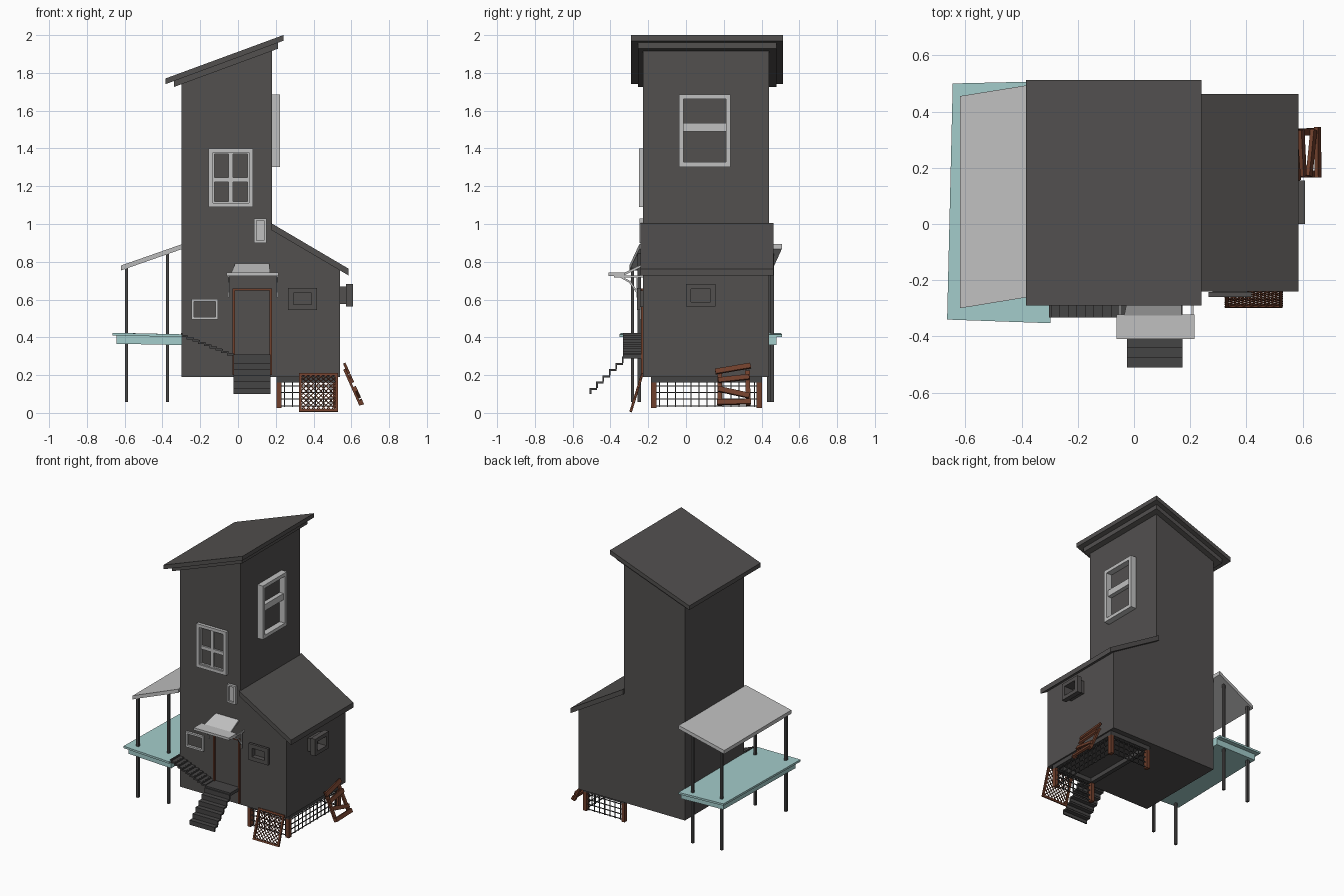
import bpy, bmesh, math
from mathutils import Matrix, Vector

if "Cube" in bpy.data.objects:
    bpy.data.objects.remove(bpy.data.objects["Cube"])


def material(name, rgb):
    m = bpy.data.materials.new(name)
    m.use_nodes = True
    col = (*rgb, 1)
    m.diffuse_color = col
    bsdf = next(n for n in m.node_tree.nodes if n.type == 'BSDF_PRINCIPLED')
    bsdf.inputs["Base Color"].default_value = col
    bsdf.inputs["Roughness"].default_value = 0.9
    return m


CHARCOAL = material("charcoal", (0.085, 0.08, 0.078))
POST = material("dark_grey", (0.06, 0.058, 0.058))
LIGHT = material("light_grey", (0.53, 0.53, 0.53))
TEAL = material("pale_teal", (0.37, 0.61, 0.6))
BROWN = material("rust_brown", (0.16, 0.05, 0.025))


class Part:
    """Collects solids into one named object."""

    def __init__(self, name, mat, matrix=Matrix()):
        self.name, self.mat, self.matrix = name, mat, matrix
        self.bm = bmesh.new()

    def solid(self, bottom, top):
        a = [self.bm.verts.new(p) for p in bottom]
        b = [self.bm.verts.new(p) for p in top]
        self.bm.faces.new(a)
        self.bm.faces.new(b[::-1])
        n = len(a)
        for i in range(n):
            self.bm.faces.new((a[i], b[i], b[(i + 1) % n], a[(i + 1) % n]))

    def box(self, x, y, z):
        def ring(h):
            return [(x[0], y[0], h), (x[1], y[0], h), (x[1], y[1], h), (x[0], y[1], h)]
        self.solid(ring(z[0]), ring(z[1]))

    def slab(self, corners, thick):
        self.solid([(x, y, z - thick) for x, y, z in corners], corners)

    def bar(self, p, q, w, t):
        """Flat bar from p to q in the local xz plane, w wide and t deep along y."""
        p, q = Vector(p), Vector(q)
        side = (q - p).normalized().cross(Vector((0, 1, 0))) * w / 2
        deep = Vector((0, t / 2, 0))
        self.solid([v + s * side - deep for v, s in ((p, 1), (q, 1), (q, -1), (p, -1))],
                   [v + s * side + deep for v, s in ((p, 1), (q, 1), (q, -1), (p, -1))])

    def frame(self, u, v, depth, w):
        """Open rectangular frame in local xz."""
        self.box((u[0], u[0] + w), depth, v)
        self.box((u[1] - w, u[1]), depth, v)
        for z in (v[0], v[1] - w):
            self.box((u[0] + w, u[1] - w), depth, (z, z + w))

    def done(self):
        bmesh.ops.recalc_face_normals(self.bm, faces=self.bm.faces)
        me = bpy.data.meshes.new(self.name)
        self.bm.to_mesh(me)
        self.bm.free()
        me.transform(self.matrix)
        me.materials.append(self.mat)
        ob = bpy.data.objects.new(self.name, me)
        bpy.context.scene.collection.objects.link(ob)


def sloped(name, mat, x, y, z, thick):
    """Slab sloping along x."""
    p = Part(name, mat)
    p.slab([(x[0], y[0], z[0]), (x[1], y[0], z[1]), (x[1], y[1], z[1]), (x[0], y[1], z[0])], thick)
    p.done()


FRONT, BACK = -0.227, 0.44
# Local frames: x runs along the wall, -y points outwards
front_wall = Matrix.Translation((0, FRONT, 0))


def right_wall(x):
    return Matrix.Translation((x, 0, 0)) @ Matrix.Rotation(math.pi / 2, 4, 'Z')


# House body: tower and side room
outline = [(-0.3, 0.19), (0.54, 0.19), (0.54, 0.765), (0.18, 0.985), (0.18, 1.93), (-0.3, 1.75)]
house = Part("house_walls", CHARCOAL)
house.solid([(x, FRONT, z) for x, z in outline], [(x, BACK, z) for x, z in outline])
house.done()

# Roofs
sloped("tower_roof_upper", CHARCOAL, (-0.385, 0.24), (-0.29, 0.513), (1.77, 2.0), 0.03)
sloped("tower_roof_lower", CHARCOAL, (-0.34, 0.212), (-0.255, 0.48), (1.757, 1.96), 0.032)
sloped("side_room_roof", CHARCOAL, (0.175, 0.586), (-0.24, 0.462), (1.005, 0.763), 0.036)

# Tower front window
w = Part("tower_front_window", LIGHT, front_wall)
w.frame((-0.155, 0.08), (1.09, 1.4), (-0.022, 0.005), 0.022)
w.frame((-0.133, 0.058), (1.112, 1.378), (-0.014, 0.005), 0.008)
w.box((-0.05, -0.026), (-0.014, 0.005), (1.115, 1.375))
w.box((-0.13, 0.055), (-0.012, 0.005), (1.222, 1.246))
w.done()

# Tower side window
w = Part("tower_side_window", LIGHT, right_wall(0.18))
w.frame((-0.036, 0.235), (1.303, 1.685), (-0.042, 0.005), 0.024)
w.box((-0.012, 0.211), (-0.03, 0.005), (1.49, 1.535))
w.done()

# Small front windows
w = Part("small_upper_window", LIGHT, front_wall)
w.frame((0.085, 0.15), (0.9, 1.03), (-0.018, 0.005), 0.012)
w.box((0.097, 0.138), (-0.007, 0.005), (0.912, 1.018))
w.done()
w = Part("small_lower_window", LIGHT, front_wall)
w.frame((-0.245, -0.106), (0.495, 0.603), (-0.016, 0.005), 0.013)
w.done()

# Dark box windows of the side room
w = Part("side_room_front_window", CHARCOAL, front_wall)
w.frame((0.265, 0.418), (0.545, 0.662), (-0.033, -0.015), 0.028)
w.frame((0.28, 0.403), (0.56, 0.647), (-0.02, 0.005), 0.013)
w.done()
w = Part("side_room_right_window", CHARCOAL, right_wall(0.54))
w.frame((0.0, 0.155), (0.562, 0.682), (-0.068, -0.033), 0.026)
w.frame((0.014, 0.141), (0.576, 0.668), (-0.04, 0.005), 0.012)
w.done()

# Door frame
d = Part("door_frame", BROWN, front_wall)
for x in (-0.028, 0.168):
    d.box((x, x + 0.011), (-0.012, 0.005), (0.2, 0.658))
d.box((-0.028, 0.179), (-0.012, 0.005), (0.647, 0.658))
d.done()

# Awning over the door with brackets
a = Part("door_awning", LIGHT)
a.box((-0.062, 0.215), (-0.41, -0.322), (0.726, 0.743))
a.slab([(-0.035, -0.325, 0.743), (0.17, -0.325, 0.743), (0.165, FRONT, 0.79), (-0.015, FRONT, 0.79)], 0.014)
a.done()
b = Part("awning_brackets", LIGHT, Matrix.Rotation(math.pi / 2, 4, 'Z'))
for x in (-0.05, 0.208):
    b.bar((-0.36, -x, 0.728), (-0.3, -x, 0.695), 0.01, 0.008)
    b.bar((-0.3, -x, 0.698), (-0.26, -x, 0.64), 0.01, 0.008)
    b.box((-0.38, FRONT), (-x - 0.004, -x + 0.004), (0.718, 0.728))
    b.box((-0.262, -0.254), (-x - 0.004, -x + 0.004), (0.61, 0.72))
b.done()

# Front stairs, landing and side stairs
s = Part("front_stairs", POST)
for i in range(6):
    y, z = -0.51 + i * 0.034, 0.1 + i * 0.033
    s.box((-0.025, 0.172), (y, y + 0.04), (z + 0.022, z + 0.033))
    s.box((-0.025, 0.172), (y, y + 0.009), (z, z + 0.022))
s.box((-0.025, 0.172), (-0.333, FRONT), (0.288, 0.31))
s.done()
s = Part("side_stairs", POST)
for i in range(9):
    x, z = -0.025 - i * 0.0305, 0.305 + i * 0.012
    s.box((x - 0.034, x), (-0.333, -0.232), (z, z + 0.011))
    s.box((x - 0.034, x - 0.025), (-0.333, -0.232), (z, z + 0.022))
s.done()

# Balcony deck, canopy and posts
d = Part("balcony_deck", TEAL)
d.slab([(-0.665, -0.34, 0.424), (-0.297, -0.353, 0.416), (-0.297, 0.508, 0.416), (-0.645, 0.5, 0.424)], 0.014)
d.slab([(-0.642, -0.315, 0.411), (-0.297, -0.328, 0.404), (-0.297, 0.478, 0.404), (-0.625, 0.47, 0.411)], 0.045)
d.done()
c = Part("balcony_canopy", LIGHT)
c.slab([(-0.62, -0.3, 0.78), (-0.297, -0.247, 0.893), (-0.297, 0.507, 0.893), (-0.62, 0.455, 0.78)], 0.026)
c.done()
p = Part("balcony_posts", POST)
for x, ys, top in ((-0.59, (-0.283, 0.438), 0.775), (-0.374, (-0.247, 0.457), 0.848)):
    for y in ys:
        p.box((x - 0.008, x + 0.008), (y - 0.009, y + 0.009), (0.058, top))
p.done()

# Crawl space: sill beams, corner posts and wire grid
X, Y = (0.203, 0.53), (-0.185, 0.402)
s = Part("crawl_space_sill", POST)
for y in (Y[0], Y[1] - 0.03):
    s.box(X, (y, y + 0.03), (0.16, 0.195))
for x in (X[0], X[1] - 0.03):
    s.box((x, x + 0.03), Y, (0.16, 0.195))
s.done()
p = Part("crawl_space_posts", BROWN)
for x in (X[0], X[1] - 0.026):
    for y in (Y[0], Y[1] - 0.03):
        p.box((x, x + 0.026), (y, y + 0.03), (0.027, 0.16))
p.done()
g = Part("crawl_space_grid", POST)
T = 0.005
for y in (Y[0] + 0.012, Y[1] - 0.017):
    for i in range(1, 8):
        x = X[0] + i * 0.041
        g.box((x, x + T), (y, y + T), (0.03, 0.165))
    for k in range(4):
        g.box(X, (y, y + T), (0.035 + k * 0.035, 0.035 + k * 0.035 + T))
x = X[1] - 0.015
for i in range(1, 14):
    y = Y[0] + i * 0.042
    g.box((x, x + T), (y, y + T), (0.03, 0.165))
for k in range(4):
    g.box((x, x + T), Y, (0.035 + k * 0.035, 0.035 + k * 0.035 + T))
g.done()

# Loose lattice panel leaning on the front
W, H = 0.205, 0.212
lean = Matrix.Translation((0.324, -0.293, 0.006)) @ Matrix.Rotation(-0.3, 4, 'X')
l = Part("leaning_lattice", BROWN, lean)
l.frame((0, W), (0, H), (-0.007, 0.007), 0.012)
step = 0.0265
for i in range(-7, 8):
    c = i * step
    lo, hi = max(0, -c), min(H, W - c)
    if hi - lo > 0.01:
        l.bar((c + lo, -0.002, lo), (c + hi, -0.002, hi), 0.0045, 0.004)
        l.bar((W - c - lo, 0.002, lo), (W - c - hi, 0.002, hi), 0.0045, 0.004)
l.done()

# Broken slatted panel leaning on the right side
lean = Matrix.Translation((0.648, 0, 0.04)) @ Matrix.Rotation(-0.42, 4, 'Y') @ Matrix.Rotation(math.pi / 2, 4, 'Z')
b = Part("broken_slats", BROWN, lean)
b.bar((0.178, 0, 0), (0.178, 0, 0.21), 0.025, 0.012)
b.bar((0.33, 0, 0.0), (0.325, 0, 0.2), 0.025, 0.012)
for (u0, v0), (u1, v1) in (((0.165, 0.012), (0.345, 0.016)), ((0.17, 0.09), (0.335, 0.05)),
                           ((0.17, 0.14), (0.335, 0.16)), ((0.155, 0.19), (0.342, 0.225))):
    b.bar((u0, -0.013, v0), (u1, -0.013, v1), 0.028, 0.014)
b.done()
